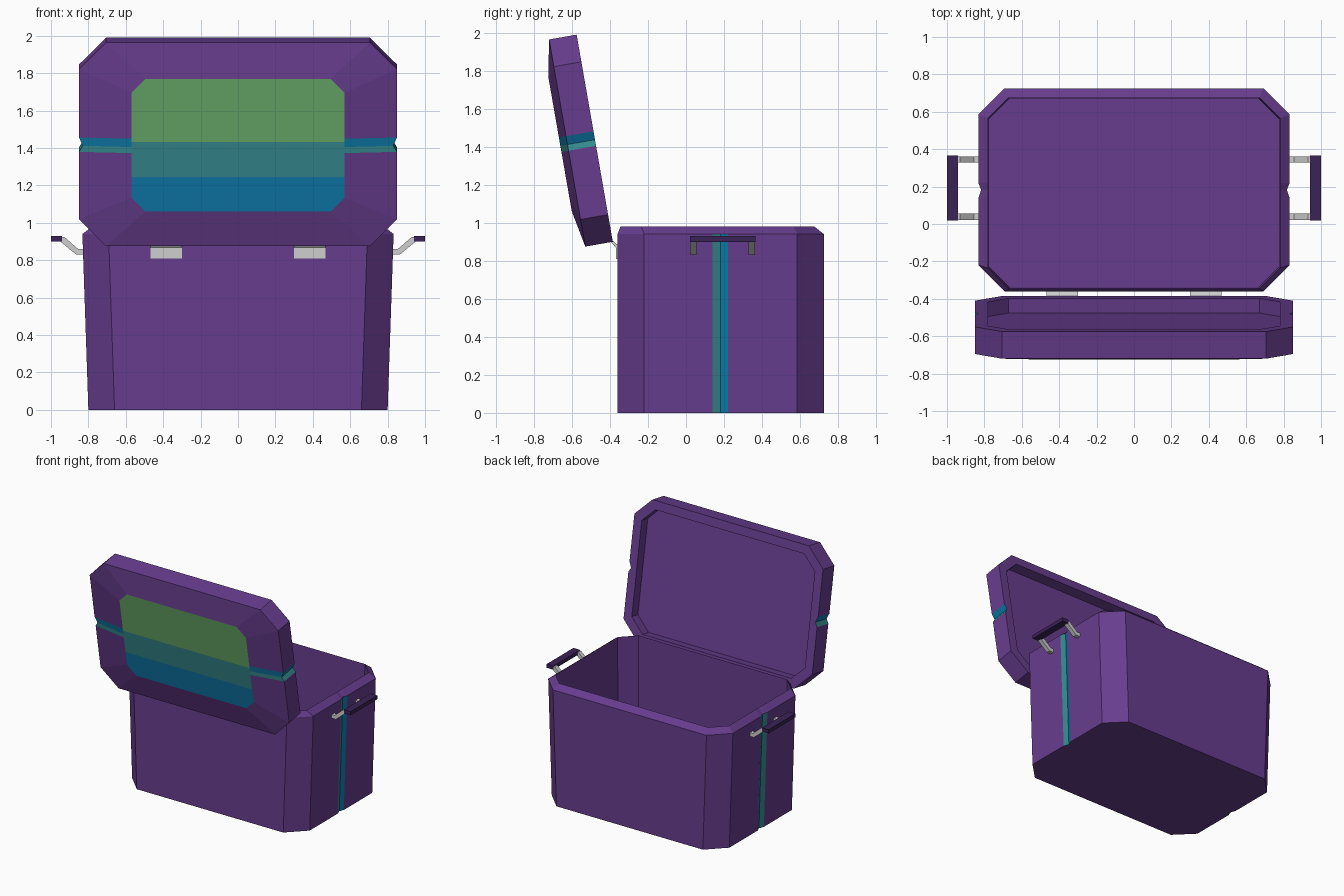
import bpy, bmesh
from mathutils import Vector

if "Cube" in bpy.data.objects:
    bpy.data.objects.remove(bpy.data.objects["Cube"])


def mat(name, rgb):
    m = bpy.data.materials.new(name)
    m.diffuse_color = (*rgb, 1)
    m.use_nodes = True
    m.node_tree.nodes["Principled BSDF"].inputs["Base Color"].default_value = m.diffuse_color
    return m


PURPLE = mat("purple", (0.135, 0.046, 0.27))
DARK = mat("dark_purple", (0.042, 0.016, 0.095))
GREY = mat("light_grey", (0.62, 0.62, 0.62))
GREEN = mat("green", (0.14, 0.40, 0.14))
TEAL = mat("teal", (0.035, 0.25, 0.27))
BLUE = mat("blue", (0.004, 0.19, 0.39))


def finish(name, bm, mats):
    bmesh.ops.recalc_face_normals(bm, faces=bm.faces[:])
    me = bpy.data.meshes.new(name)
    bm.to_mesh(me)
    bm.free()
    for m in mats:
        me.materials.append(m)
    ob = bpy.data.objects.new(name, me)
    bpy.context.collection.objects.link(ob)
    return ob


def outline(hx, v0, v1, c, stripe, notch=0.0):
    """Cut-corner rectangle with a V groove in the middle of both x sides."""
    s0, sm, s1 = stripe
    right = [(hx - c, v0), (hx, v0 + c), (hx, s0), (hx - notch, sm),
             (hx, s1), (hx, v1 - c), (hx - c, v1)]
    return right + [(-x, v) for x, v in reversed(right)]


def loft(bm, rings, place, striped):
    """Join rings of (outline, height), cap both ends, colour groove faces."""
    loops = [[bm.verts.new(place(x, v, h)) for x, v in pts] for pts, h in rings]
    n = len(loops[0])
    for k, (a, b) in enumerate(zip(loops, loops[1:])):
        for i in range(n):
            j = (i + 1) % n
            f = bm.faces.new((a[i], a[j], b[j], b[i]))
            if k in striped:
                f.material_index = {2: 1, 10: 1, 3: 2, 9: 2}.get(i, 0)
    return bm.faces.new(loops[0]), bm.faces.new(loops[-1])


# Body: tapered tub with bevelled rim and hollow inside
S = (0.14, 0.182, 0.22)
bm = bmesh.new()
loft(bm, [(outline(0.80, -0.36, 0.725, 0.14, S, 0.015), 0.0),
          (outline(0.832, -0.36, 0.725, 0.14, S, 0.015), 0.94),
          (outline(0.78, -0.345, 0.675, 0.11, S), 0.98),
          (outline(0.775, -0.34, 0.67, 0.11, S), 0.05)],
     lambda x, v, h: (x, v, h), {0})
finish("body", bm, [PURPLE, TEAL, BLUE])


# Lid: leaning open, u runs up the lid and n points out of its back
def lid_place(x, u, n):
    return (x, -0.385 - 0.172 * u - 0.985 * n, 0.9 + 0.985 * u - 0.172 * n)


S = (0.512, 0.545, 0.59)
H = 1.106
bm = bmesh.new()
_, panel = loft(bm, [(outline(0.78, 0.07, H - 0.07, 0.11, S), 0.08),
                     (outline(0.78, 0.07, H - 0.07, 0.11, S), 0.0),
                     (outline(0.85, 0, H, 0.145, S, 0.02), 0.0),
                     (outline(0.85, 0, H, 0.145, S, 0.02), 0.147),
                     (outline(0.57, 0.195, 0.915, 0.075, S), 0.185)],
                lid_place, {2, 3})
# Raised panel cut into three colour bands
up = Vector((0, -0.172, 0.985))
base = Vector(lid_place(0, 0, 0.185))
panel.material_index = 3
for u in (0.383, 0.572):
    faces = [f for f in bm.faces if f.material_index == 3]
    geom = faces + list({e for f in faces for e in f.edges}) + \
        list({v for f in faces for v in f.verts})
    bmesh.ops.bisect_plane(bm, geom=geom, plane_co=Vector(lid_place(0, u, 0.185)),
                           plane_no=up)
for f in bm.faces:
    if f.material_index == 3:
        u = (f.calc_center_bounds() - base).dot(up)
        f.material_index = 2 if u < 0.383 else 1 if u < 0.572 else 3
finish("lid", bm, [PURPLE, TEAL, BLUE, GREEN])


def prism(name, pts, place, lo, hi, m):
    """Extrude a 2D profile between lo and hi."""
    bm = bmesh.new()
    a = [bm.verts.new(place(p, q, lo)) for p, q in pts]
    b = [bm.verts.new(place(p, q, hi)) for p, q in pts]
    bm.faces.new(a)
    bm.faces.new(b)
    for i in range(len(pts)):
        j = (i + 1) % len(pts)
        bm.faces.new((a[i], a[j], b[j], b[i]))
    return finish(name, bm, [m])


# Side handles: bent brackets carrying a dark grip
arm = [(0.815, 0.83), (0.865, 0.83), (0.95, 0.90), (0.95, 0.925),
       (0.93, 0.925), (0.855, 0.86), (0.815, 0.86)]
grip = [(0.94, 0.90), (1.0, 0.90), (1.0, 0.93), (0.94, 0.93)]
hinge = [(-0.35, 0.81), (-0.368, 0.81), (-0.368, 0.868), (-0.40, 0.905),
         (-0.385, 0.905), (-0.35, 0.875)]
for side, s in (("left", -1), ("right", 1)):
    def xz(p, q, y, s=s):
        return (s * p, y, q)
    prism(f"{side}_handle_arm_front", arm, xz, 0.022, 0.056, GREY)
    prism(f"{side}_handle_arm_back", arm, xz, 0.328, 0.362, GREY)
    prism(f"{side}_handle_grip", grip, xz, 0.02, 0.365, DARK)
    # Hinge plates
    prism(f"{side}_hinge", hinge, lambda p, q, x, s=s: (s * x, p, q),
          0.30, 0.468, GREY)
